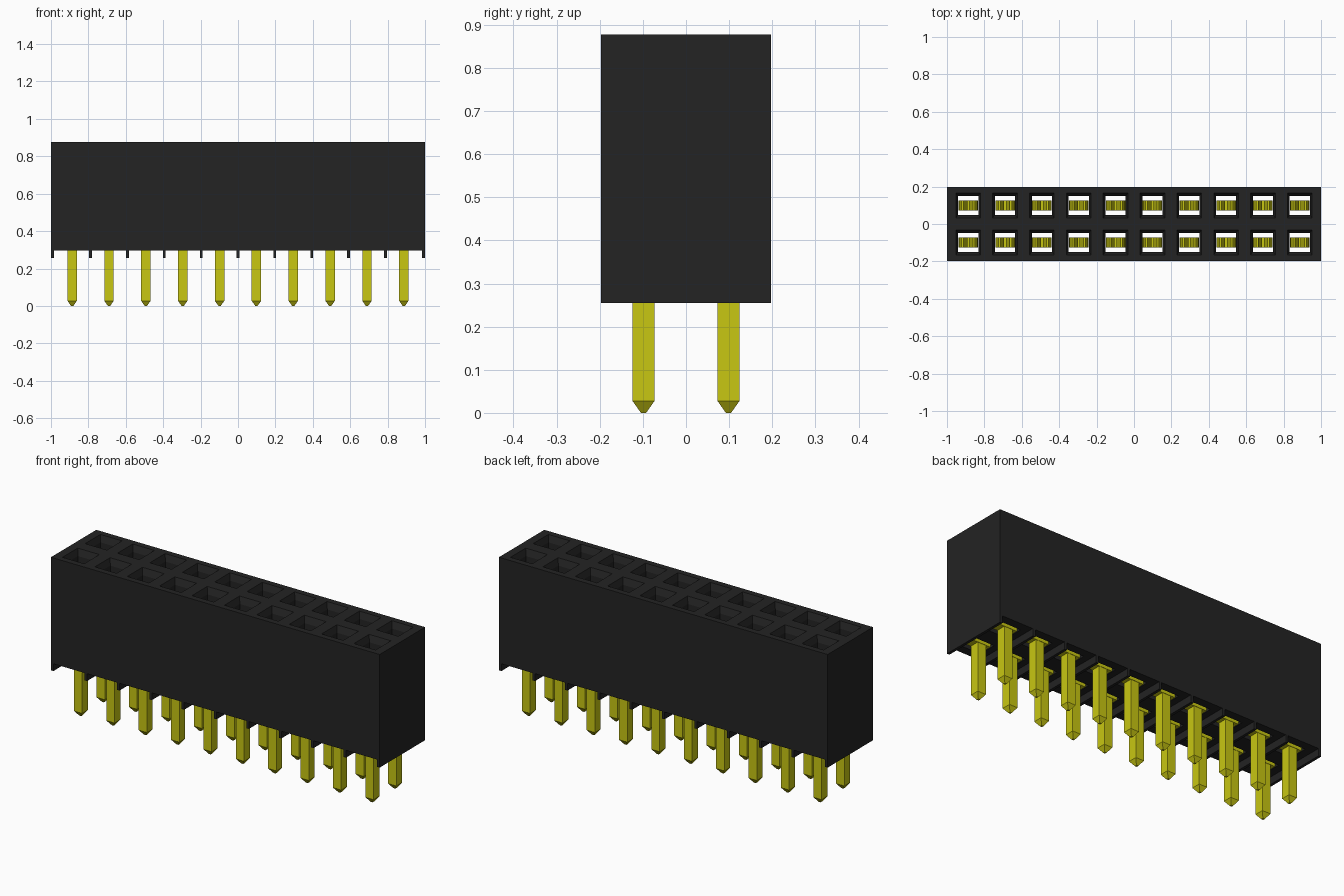
import bpy
import bmesh

COLS = 10
PITCH = 0.197
HALF_Y = 0.197
TOP, NOTCH, FOOT = 0.877, 0.295, 0.255
RIB = 0.0075
CELLS = [((i - (COLS - 1) / 2) * PITCH, s * PITCH / 2)
         for i in range(COLS) for s in (-1, 1)]

cube = bpy.data.objects.get("Cube")
if cube:
    bpy.data.objects.remove(cube, do_unlink=True)


def make_material(name, color):
    mat = bpy.data.materials.new(name)
    mat.use_nodes = True
    mat.diffuse_color = color
    bsdf = next(n for n in mat.node_tree.nodes if n.type == 'BSDF_PRINCIPLED')
    bsdf.inputs["Base Color"].default_value = color
    return mat


black = make_material("black plastic", (0.017, 0.017, 0.017, 1))
yellow = make_material("yellow metal", (0.58, 0.57, 0.006, 1))


def finish(bm, name, mat):
    bmesh.ops.recalc_face_normals(bm, faces=bm.faces)
    mesh = bpy.data.meshes.new(name)
    bm.to_mesh(mesh)
    bm.free()
    mesh.materials.append(mat)
    obj = bpy.data.objects.new(name, mesh)
    bpy.context.collection.objects.link(obj)
    return obj


def extrude_profile(bm, profile, y0, y1):
    """Extrude an x-z outline from y0 to y1."""
    face = bm.faces.new([bm.verts.new((x, y0, z)) for x, z in profile])
    out = bmesh.ops.extrude_face_region(bm, geom=[face])
    for v in out["geom"]:
        if isinstance(v, bmesh.types.BMVert):
            v.co.y = y1


def loft(bm, cx, cy, sections):
    """Stack rectangles given as (half x, half y, z)."""
    rings = [[bm.verts.new((cx + sx * hx, cy + sy * hy, z))
              for sx, sy in ((-1, -1), (1, -1), (1, 1), (-1, 1))]
             for hx, hy, z in sections]
    for a, b in zip(rings, rings[1:]):
        for k in range(4):
            n = (k + 1) % 4
            bm.faces.new((a[k], a[n], b[n], b[k]))
    bm.faces.new(rings[0])
    bm.faces.new(rings[-1])


# Housing outline with thin standoff ribs under it
half_x = COLS * PITCH / 2 + 2 * RIB
outline = [(half_x, TOP), (-half_x, TOP), (-half_x, FOOT)]
for i in range(COLS):
    left = (i - COLS / 2) * PITCH
    a = left + (RIB if i else 0)
    b = left + PITCH - (RIB if i < COLS - 1 else 0)
    outline += [(a, FOOT), (a, NOTCH), (b, NOTCH), (b, FOOT)]
outline.append((half_x, FOOT))
bm = bmesh.new()
extrude_profile(bm, outline, -HALF_Y, HALF_Y)
housing = finish(bm, "housing", black)

# Through sockets with a funnel mouth
bm = bmesh.new()
for x, y in CELLS:
    loft(bm, x, y, [(0.054, 0.051, 0.2), (0.054, 0.051, TOP - 0.035),
                    (0.066, 0.066, TOP), (0.066, 0.066, TOP + 0.05)])
cutter = finish(bm, "socket_cutter", black)
cutter.hide_render = True
mod = housing.modifiers.new("sockets", 'BOOLEAN')
mod.operation = 'DIFFERENCE'
mod.solver = 'EXACT'
mod.object = cutter
bpy.context.view_layer.objects.active = housing
bpy.ops.object.modifier_apply(modifier=mod.name)
bpy.data.objects.remove(cutter, do_unlink=True)

# Solder pins with tapered tips and a base plate
bm = bmesh.new()
for x, y in CELLS:
    loft(bm, x, y, [(0.006, 0.006, 0), (0.025, 0.025, 0.027),
                    (0.025, 0.025, 0.3)])
    loft(bm, x, y, [(0.052, 0.027, 0.297), (0.052, 0.027, 0.315)])
finish(bm, "pins", yellow)

# Pairs of bent spring leaves inside each socket
path = [(0.052, 0.31), (0.05, 0.45), (0.016, 0.62), (0.016, 0.66), (0.036, 0.73)]
leaf = path + [(x - 0.011, z) for x, z in reversed(path)]
bm = bmesh.new()
for x, y in CELLS:
    for side in (-1, 1):
        extrude_profile(bm, [(x + side * px, z) for px, z in leaf],
                        y - 0.027, y + 0.027)
finish(bm, "spring_contacts", yellow)
